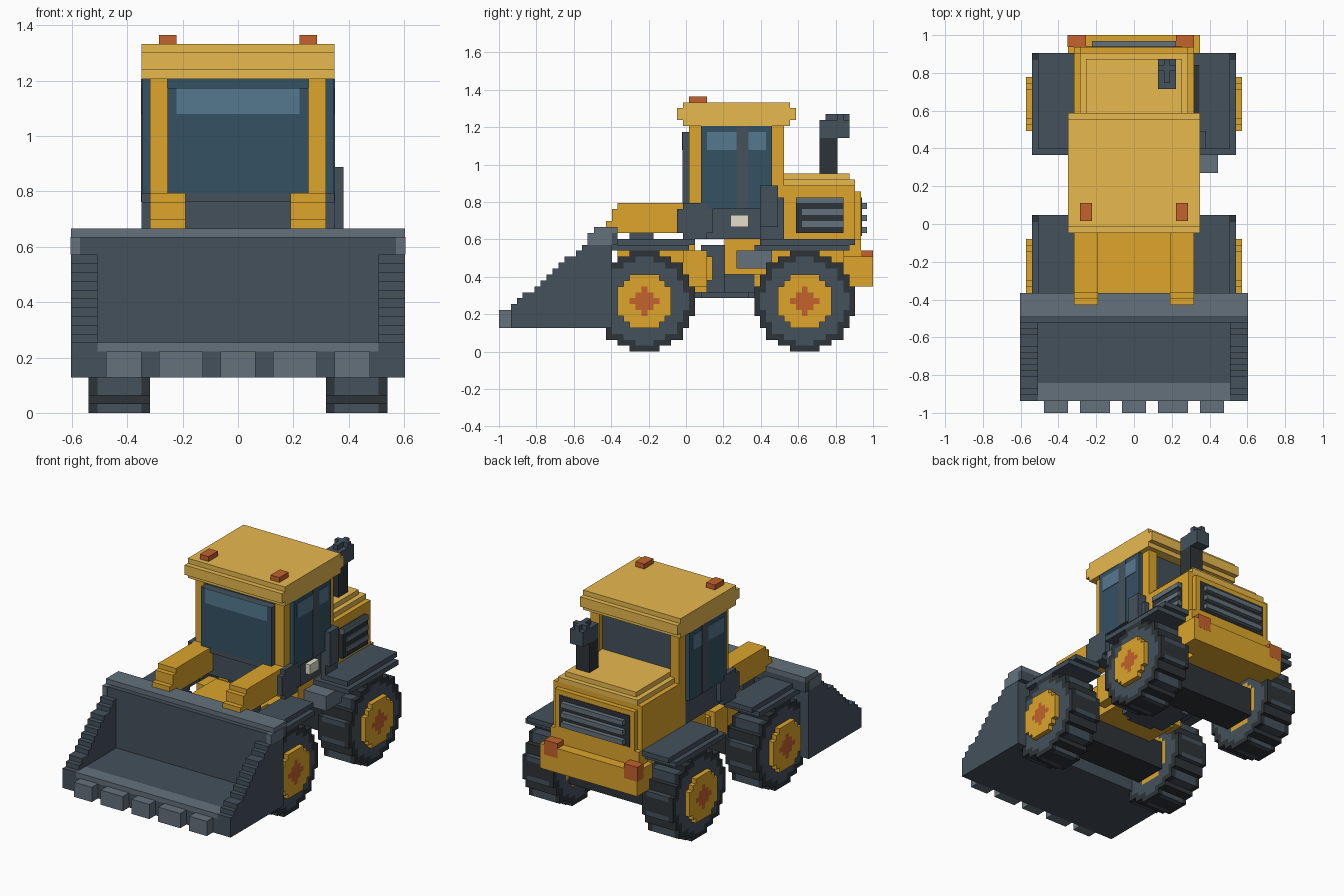
import bpy, bmesh, math
from mathutils import Vector

if "Cube" in bpy.data.objects:
    bpy.data.objects.remove(bpy.data.objects["Cube"])

V = 2 / 63            # block size: the whole model sits on a 63-block-long grid
P = lambda x, y, z: Vector((x * V, y * V - 1, z * V))


def paint(name, r, g, b):
    m = bpy.data.materials.new(name)
    m.diffuse_color = (*[(c / 255) ** 2.2 for c in (r, g, b)], 1)
    m.use_nodes = True
    m.node_tree.nodes["Principled BSDF"].inputs["Base Color"].default_value = m.diffuse_color
    return m


YELLOW = paint("yellow", 220, 164, 48)
PALE = paint("pale_yellow", 231, 184, 80)
SLATE = paint("slate", 70, 82, 92)
STEEL = paint("steel", 100, 113, 123)
RUBBER = paint("rubber", 49, 55, 59)
GLASS = paint("glass", 56, 82, 100)
SHINE = paint("glass_shine", 86, 120, 142)
ORANGE = paint("orange", 194, 98, 48)
CREAM = paint("cream", 228, 221, 202)


def finish(name, bm, mats):
    me = bpy.data.meshes.new(name)
    bmesh.ops.recalc_face_normals(bm, faces=bm.faces)
    bm.to_mesh(me)
    bm.free()
    for m in mats:
        me.materials.append(m)
    ob = bpy.data.objects.new(name, me)
    bpy.context.collection.objects.link(ob)
    return ob


def part(name, mat, *boxes, mirror=False):
    """Boxes given in grid blocks as x0, x1, y0, y1, z0, z1."""
    bm = bmesh.new()
    todo = list(boxes)
    if mirror:
        todo += [(-b[1], -b[0], *b[2:]) for b in boxes]
    for x0, x1, y0, y1, z0, z1 in todo:
        cube = bmesh.ops.create_cube(bm, size=1)["verts"]
        lo, hi = P(x0, y0, z0), P(x1, y1, z1)
        for v in cube:
            v.co = Vector([(lo[i] + hi[i]) / 2 + v.co[i] * (hi[i] - lo[i]) for i in range(3)])
    return finish(name, bm, [mat])


def voxels(name, cells, mats):
    """Outer skin of a set of painted blocks {(x, y, z): material index}."""
    bm = bmesh.new()
    for c, mi in cells.items():
        for a in range(3):
            for s in (0, 1):
                n = list(c)
                n[a] += 2 * s - 1
                if tuple(n) in cells:
                    continue
                quad = []
                for u, w in ((0, 0), (1, 0), (1, 1), (0, 1)):
                    q = list(c)
                    q[a] += s
                    q[(a + 1) % 3] += u
                    q[(a + 2) % 3] += w
                    quad.append(bm.verts.new(P(*q)))
                f = bm.faces.new(quad if s else quad[::-1])
                f.material_index = mi
    bmesh.ops.remove_doubles(bm, verts=bm.verts, dist=V / 100)
    return finish(name, bm, mats)


# wheels: stepped tyre with tread pads, hub disc and orange centre
def wheel(name, y0, side):
    cells = {}
    for j in range(17):
        for k in range(17):
            d = math.hypot(j - 8, k - 8)
            sector = int((math.atan2(k - 8, j - 8) + math.pi) / (2 * math.pi) * 24 + 0.5)
            for i in range(10, 18):
                if d > (8.5 if i < 17 else 4.8):
                    continue
                if i == 17:
                    m = 3 if d < 2.1 else 2
                elif d > 7.2:
                    m = 1 if 11 <= i < 16 and sector % 2 else 0
                else:
                    m = 2 if d < 4.8 and i == 10 else 1
                cells[(i if side > 0 else -i - 1, y0 + j, k)] = m
    voxels(name, cells, [RUBBER, SLATE, YELLOW, ORANGE])


for axle, y0 in (("front", 16), ("rear", 43)):
    wheel(axle + "_right_wheel", y0, 1)
    wheel(axle + "_left_wheel", y0, -1)
    part(axle + "_axle", RUBBER, (-10, 10, y0 + 5, y0 + 12, 5, 11))
part("front_fenders", SLATE, (10, 16, 19, 33, 18, 19), (9, 17, 19, 32, 17, 18), mirror=True)
part("rear_fenders", SLATE, (10, 16, 44, 60, 18, 19), (9, 17, 43, 59, 17, 18), mirror=True)

# bucket: stair-stepped cheeks, floor, back wall, lip and teeth
cheeks = []
for z in range(4, 20):
    y = 2 if z < 8 else min(15, round(2 + (z - 7) * 13 / 11))
    cheeks.append((16, 19, y, 19, z, z + 1))
part("bucket_cheeks", SLATE, *cheeks, mirror=True)
part("bucket_shell", SLATE, (-16, 16, 2, 19, 4, 7), (-16, 16, 5, 19, 7, 8),
     (-16, 16, 15, 19, 8, 20), (-19, 19, 19, 20, 18, 20))
part("bucket_cutting_edge", STEEL, (-16, 16, 2, 5, 7, 8))
part("bucket_lip", STEEL, (-19, 19, 16, 20, 20, 21))
part("bucket_lip_ends", STEEL, (18, 19.05, 14.95, 19, 18, 20), mirror=True)
part("bucket_teeth", STEEL, *[(a, b, 0, 2, 4, 7) for a, b in
     ((-15, -11), (-9, -4), (-2, 2), (4, 9), (11, 15))])

# lift arms
part("lift_arms", YELLOW, (6, 10, 20, 32, 20, 25), (6, 10, 19, 20, 20, 24),
     (6, 10, 18, 19, 20, 22), mirror=True)
part("lift_cylinders", SLATE, (7, 9, 22, 26, 18, 20), mirror=True)

# front frame, pivot and rear frame
part("front_frame", YELLOW, (-7, 7, 20, 35, 10, 17), (-6, 6, 20, 33, 17, 18),
     (-9, 9, 31, 35, 11, 17), (-8, 8, 32, 36, 12, 16))
part("pivot_column", SLATE, (-4, 4, 34, 41, 10, 18))
part("pivot_plate", SLATE, (-5, 5, 34, 42, 9, 10), (-3, 3, 33, 43, 9, 10))
part("rear_frame", YELLOW, (-9, 9, 38, 60, 13, 19), (-7, 7, 43, 60, 11, 13))
part("rear_belly", SLATE, (-7, 7, 38, 43, 10, 13))
part("counterweight", YELLOW, (-11, 11, 58, 63, 11, 16), (-10, 10, 58, 61, 16, 19))
part("tail_lights", ORANGE, (-11.05, -8, 61, 63.02, 14, 17), (7, 10, 61, 63.02, 14, 17))

# engine hood with rear and side grilles
part("hood", YELLOW, (-10, 10, 46, 60, 19, 28), (-9, 9, 60, 61, 19, 27))
part("hood_top", PALE, (-9, 9, 47, 60, 28, 29), (-8, 8, 47, 59, 29, 30))
part("rear_grille", RUBBER, (-8, 8, 60, 61.1, 19.5, 26))
part("rear_grille_bars", STEEL, *[(-7, 7, 61, 62, z, z + 1) for z in (20, 22, 24)])
part("side_grille", RUBBER, (10, 10.8, 50, 58, 20, 26))
part("side_grille_bars", STEEL, *[(10, 11, 51, 58, z, z + 1) for z in (21, 23)],
     (10, 11, 50, 58, 25, 26))

# exhaust stack
part("exhaust_pipe", RUBBER, (4, 7, 54, 57, 30, 36))
part("exhaust_head", SLATE, (4, 7, 54, 58, 36, 39), (4, 7, 56, 59, 36, 38),
     (5, 6, 55, 59, 38, 40), (4, 7, 57, 58, 39, 40), (4, 7, 56, 59, 38, 39))

# cab base, posts and glazing
part("cab_base", SLATE, (-10, 10, 32, 46, 19, 25), (-9, 9, 33, 47, 25, 38))
part("cab_corner_blocks", SLATE, (10, 11, 30, 36, 20, 24), (10, 11, 31, 35, 19, 25), mirror=True)
part("cab_posts", YELLOW, (8, 10, 32, 34, 25, 38), (8, 10, 46, 48, 25, 38), mirror=True)
part("windscreen_frame", SLATE, (-8, 8, 31, 33, 24, 37))
part("windscreen", GLASS, (-8, 8, 30.9, 31, 25, 37), (-8, 8, 32.5, 33, 37, 38))
part("windscreen_shine", SHINE, (-7, 7, 30.8, 31, 34, 37))
part("side_windows", GLASS, (9, 10.9, 34, 46, 24, 38), mirror=True)
part("side_window_shine", SHINE, (10, 11, 35, 45, 34, 37), mirror=True)
part("door_bars", SLATE, (10, 11.03, 40, 42, 24, 38), mirror=True)

# roof and beacons
part("roof", PALE, (-11, 11, 31, 49, 38, 39), (-11, 11, 30, 50, 39, 41),
     (-11, 11, 31, 49, 41, 42))
part("beacons", ORANGE, (7, 9, 32, 35, 42, 43), mirror=True)

# right-hand fittings: air box, step box and plate
part("air_box", SLATE, (10, 12, 44, 47, 21, 28), (10, 11, 44, 48, 19, 26))
part("step_box", STEEL, (9, 14, 40, 46, 14, 17))
part("side_plate", CREAM, (10, 11, 39, 42, 21, 23))
